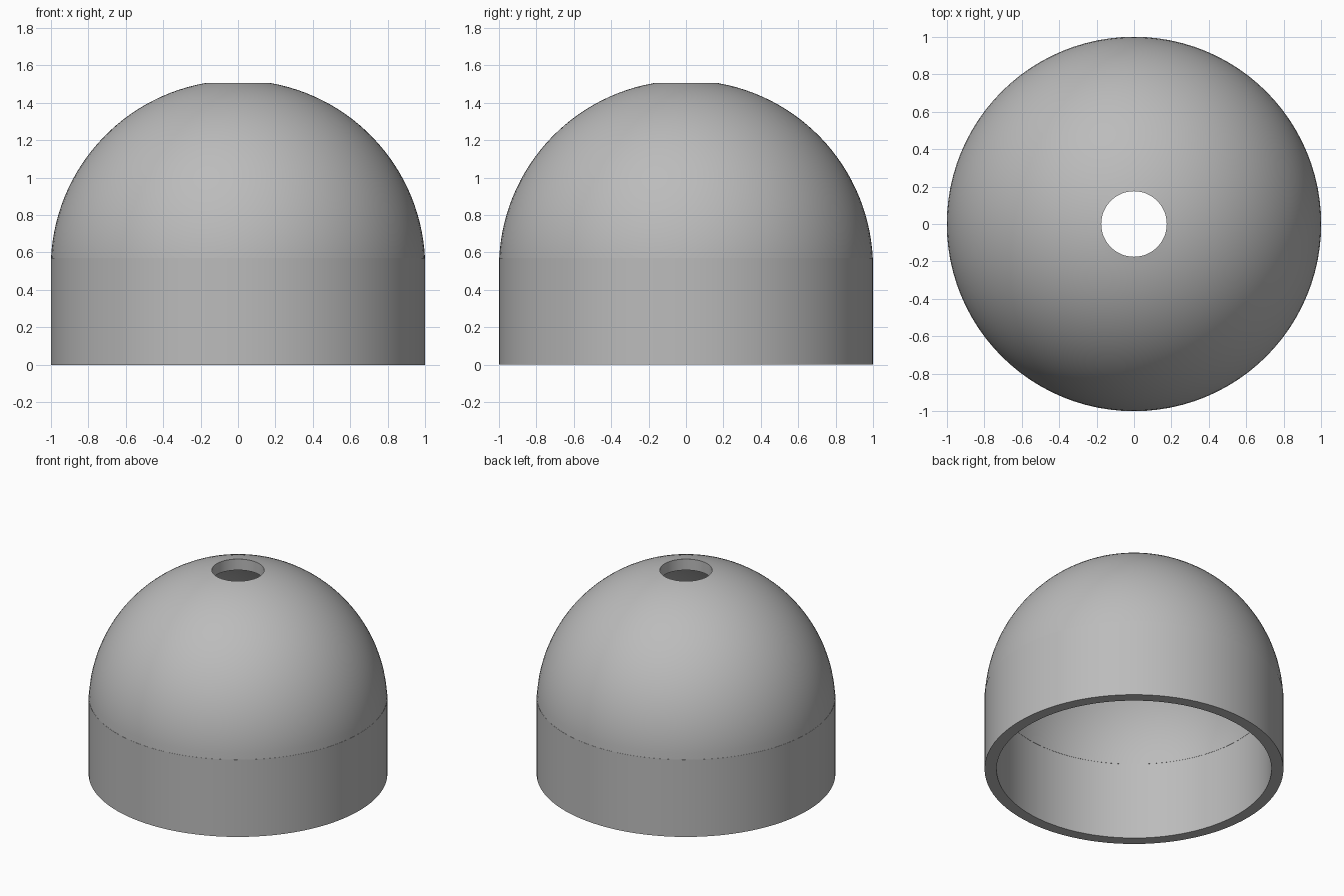
import bpy, bmesh, math

if "Cube" in bpy.data.objects:
    bpy.data.objects.remove(bpy.data.objects["Cube"])

SEG = 96          # sides around the axis
ARC = 28          # steps along the dome
SEAM = 0.57       # height where skirt meets dome
CENTRE = 0.52     # height of the dome's centre
HOLE = 0.175      # radius of the top opening


def dome_arc(radius):
    """Profile from the seam up to the edge of the opening."""
    start = math.asin((SEAM - CENTRE) / radius)
    end = math.acos(HOLE / radius)
    return [(radius * math.cos(a), CENTRE + radius * math.sin(a))
            for a in (start + (end - start) * i / ARC for i in range(ARC + 1))]


grey = bpy.data.materials.new("grey")
grey.diffuse_color = (0.5, 0.5, 0.5, 1)
grey.use_nodes = True
grey.node_tree.nodes["Principled BSDF"].inputs["Base Color"].default_value = grey.diffuse_color

# closed wall section: outer skirt, outer dome, opening, inner dome, inner skirt
profile = ([(1.0, 0.0), (1.0, SEAM)] + dome_arc(1.0)
           + dome_arc(0.92)[::-1] + [(0.92, SEAM), (0.92, 0.0)])

# revolve the section around z
bm = bmesh.new()
rings = []
for i in range(SEG):
    a = 2 * math.pi * i / SEG
    rings.append([bm.verts.new((r * math.cos(a), r * math.sin(a), z))
                  for r, z in profile])
n = len(profile)
for i in range(SEG):
    p, q = rings[i], rings[(i + 1) % SEG]
    for j in range(n):
        k = (j + 1) % n
        bm.faces.new((p[j], q[j], q[k], p[k]))
bmesh.ops.recalc_face_normals(bm, faces=bm.faces)

mesh = bpy.data.meshes.new("dome_shell")
bm.to_mesh(mesh)
bm.free()
mesh.materials.append(grey)
shell = bpy.data.objects.new("dome_shell", mesh)
bpy.context.collection.objects.link(shell)

# smooth walls, crisp rims and seam
bpy.context.view_layer.objects.active = shell
shell.select_set(True)
bpy.ops.object.shade_smooth_by_angle(angle=math.radians(30))
